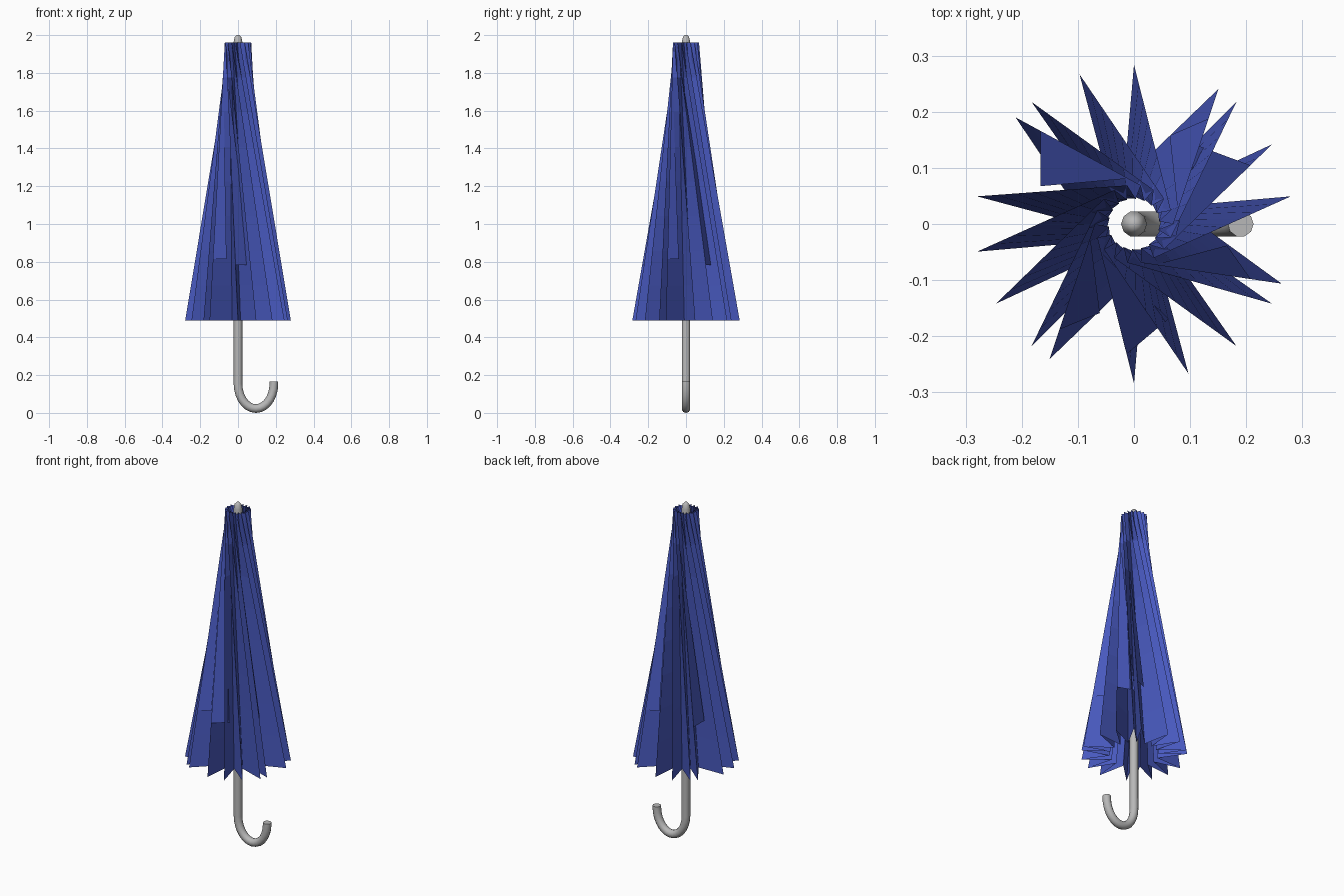
import bpy, bmesh
from math import radians, sin, cos, pi
from mathutils import Vector

cube = bpy.data.objects.get("Cube")
if cube:
    bpy.data.objects.remove(cube, do_unlink=True)


def material(name, color):
    mat = bpy.data.materials.new(name)
    mat.use_nodes = True
    mat.diffuse_color = color
    mat.node_tree.nodes["Principled BSDF"].inputs["Base Color"].default_value = color
    return mat


def finish(bm, name, mat, smooth=False):
    mesh = bpy.data.meshes.new(name)
    bm.to_mesh(mesh)
    bm.free()
    mesh.materials.append(mat)
    obj = bpy.data.objects.new(name, mesh)
    bpy.context.collection.objects.link(obj)
    if smooth:
        bpy.ops.object.select_all(action="DESELECT")
        obj.select_set(True)
        bpy.context.view_layer.objects.active = obj
        bpy.ops.object.shade_smooth_by_angle(angle=radians(50))
    return obj


def polar(radius, degrees, z):
    a = radians(degrees)
    return Vector((radius * cos(a), radius * sin(a), z))


blue = material("blue fabric", (0.065, 0.1, 0.52, 1))
grey = material("grey metal", (0.48, 0.48, 0.48, 1))

TOP, HEM = 1.96, 0.49
PLEATS, STEP, TWIST = 18, 20, 70
PULLED = {70, 150, 250, 350}    # pleats dragged sideways at the hem
PULL = 12


def crest(nominal, t):
    """Point on a pleat's outer fold, t running from top to hem."""
    tip = nominal - (PULL if nominal in PULLED else 0)
    return polar(0.07, nominal - TWIST, TOP).lerp(polar(0.284, tip, HEM), t)


def valley(nominal, t):
    """Point on the inner fold following a pleat."""
    angle = nominal + 6
    return polar(0.045, angle - TWIST, TOP).lerp(polar(0.13, angle, HEM), t)


# Pleated canopy: twisted star-shaped sleeve, open at both ends
bm = bmesh.new()
rows = 8
rings = []
for r in range(rows + 1):
    ring = []
    for i in range(PLEATS):
        nominal = 10 + i * STEP
        ring += [bm.verts.new(crest(nominal, r / rows)),
                 bm.verts.new(valley(nominal, r / rows))]
    rings.append(ring)
for upper, lower in zip(rings, rings[1:]):
    for i in range(len(upper)):
        j = (i + 1) % len(upper)
        bm.faces.new((upper[i], lower[i], lower[j], upper[j]))
finish(bm, "canopy", blue)

# Short loose flaps hanging from some crests: (pleat, end, turn, radius)
bm = bmesh.new()
for nominal, end, turn, radius in [(250, 0.78, 11, 0.17), (350, 0.78, 9, 0.17),
                                   (70, 0.78, 10, 0.17), (150, 0.8, 20, 0.18),
                                   (270, 0.8, 20, 0.18), (30, 0.8, 21, 0.18)]:
    start = crest(nominal, 0.1)
    tip = nominal - (PULL if nominal in PULLED else 0)
    outer = crest(nominal, end)
    inner = polar(radius, tip + turn, outer.z)
    bm.faces.new([bm.verts.new(p) for p in (start, outer, inner)])
finish(bm, "canopy_flaps", blue)

# Shaft with rounded tip and hooked handle: rings swept along a path
RAD, SIDES, HOOK = 0.023, 10, 0.095
path = [(0, 2.0, 0.008), (0, 1.99, 0.017), (0, 1.965, RAD), (0, 1.0, RAD)]
path += [(HOOK - HOOK * cos(a), 0.155 - 0.132 * sin(a), RAD)
         for a in (pi * k / 14 for k in range(15))]
path.append((2 * HOOK, 0.165, RAD))
bm = bmesh.new()
rings = []
for i, (x, z, rad) in enumerate(path):
    before, after = path[max(i - 1, 0)], path[min(i + 1, len(path) - 1)]
    along = Vector((after[0] - before[0], 0, after[1] - before[1])).normalized()
    side = Vector((0, 1, 0))
    across = along.cross(side)
    rings.append([bm.verts.new(Vector((x, 0, z)) + rad * (across * cos(a) + side * sin(a)))
                  for a in (2 * pi * k / SIDES for k in range(SIDES))])
for one, two in zip(rings, rings[1:]):
    for i in range(SIDES):
        j = (i + 1) % SIDES
        bm.faces.new((one[i], one[j], two[j], two[i]))
bm.faces.new(rings[0])
bm.faces.new(rings[-1])
bmesh.ops.recalc_face_normals(bm, faces=bm.faces)
finish(bm, "shaft_and_handle", grey, smooth=True)
